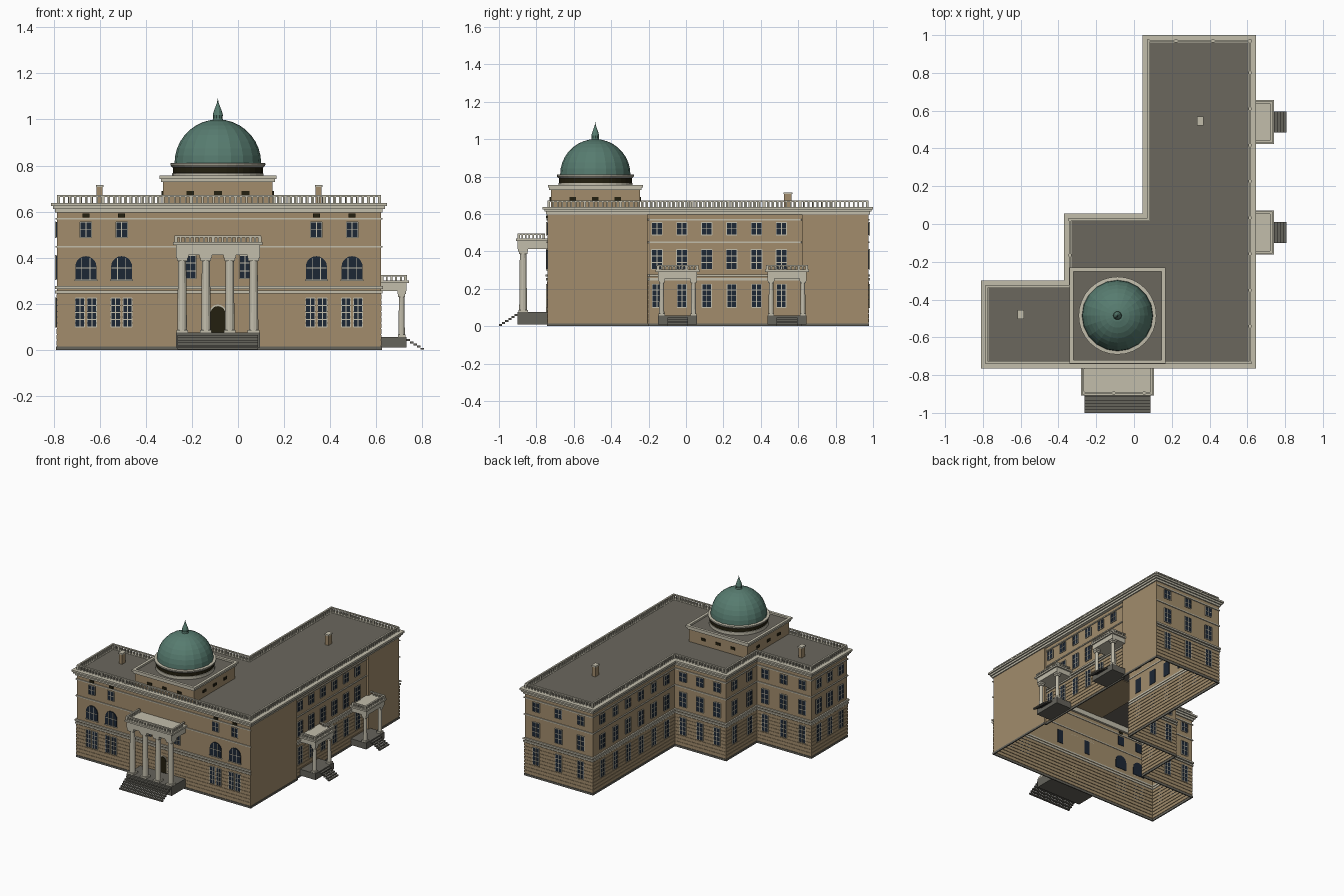
import bpy, bmesh, math
from mathutils import Vector, Matrix

cube = bpy.data.objects.get("Cube")
if cube:
    bpy.data.objects.remove(cube)

COLOURS = {
    "tan_stone": (0.36, 0.265, 0.15), "cream_trim": (0.54, 0.51, 0.41),
    "roof_grey": (0.145, 0.135, 0.11), "step_grey": (0.13, 0.125, 0.105),
    "copper_green": (0.095, 0.2, 0.16), "window_glass": (0.012, 0.02, 0.035),
    "dark_bronze": (0.017, 0.014, 0.005),
}
MATS = []
for mat_name, rgb in COLOURS.items():
    m = bpy.data.materials.new(mat_name)
    m.use_nodes = True
    m.diffuse_color = (*rgb, 1)
    m.node_tree.nodes["Principled BSDF"].inputs["Base Color"].default_value = (*rgb, 1)
    MATS.append(m)
TAN, CREAM, ROOF, STEP, GREEN, GLASS, DARK = range(len(MATS))


def finish(bm, name, recalc=True):
    if recalc:
        bmesh.ops.recalc_face_normals(bm, faces=bm.faces)
    mesh = bpy.data.meshes.new(name)
    bm.to_mesh(mesh)
    bm.free()
    for m in MATS:
        mesh.materials.append(m)
    bpy.context.collection.objects.link(bpy.data.objects.new(name, mesh))


def face(bm, verts, mat):
    bm.faces.new(verts).material_index = mat


def loft(bm, lower, upper, mat):
    """Closed solid between two matching loops of points."""
    a, b = [[bm.verts.new(p) for p in loop] for loop in (lower, upper)]
    n = len(a)
    face(bm, a[::-1], mat)
    face(bm, b, mat)
    for i in range(n):
        j = (i + 1) % n
        face(bm, (a[i], a[j], b[j], b[i]), mat)


def box(bm, x0, x1, y0, y1, z0, z1, mat):
    plan = ((x0, y0), (x1, y0), (x1, y1), (x0, y1))
    loft(bm, [(x, y, z0) for x, y in plan], [(x, y, z1) for x, y in plan], mat)


# A wall is (fixed axis, position, outward sign); s runs along it, d goes outward
def on_wall(wall, s, d, z):
    axis, pos, sign = wall
    return Vector((s, pos + sign * d, z) if axis == "y" else (pos + sign * d, s, z))


def plate(bm, wall, shape, d0, d1, mat):
    loft(bm, [on_wall(wall, s, d0, z) for s, z in shape],
         [on_wall(wall, s, d1, z) for s, z in shape], mat)


def wall_box(bm, wall, s0, s1, d0, d1, z0, z1, mat):
    plate(bm, wall, ((s0, z0), (s1, z0), (s1, z1), (s0, z1)), d0, d1, mat)


def offset(pts, d):
    out = []
    for i, p in enumerate(pts):
        e0 = (Vector(p) - Vector(pts[i - 1])).normalized()
        e1 = (Vector(pts[(i + 1) % len(pts)]) - Vector(p)).normalized()
        out.append((p[0] + d * (e0.y + e1.y), p[1] - d * (e0.x + e1.x)))
    return out


def band(bm, pts, z0, z1, out, mat, inner=-0.004, skip=()):
    """Trim course following an outline."""
    a, b = offset(pts, inner), offset(pts, out)
    for i in range(len(pts)):
        if i not in skip:
            j = (i + 1) % len(pts)
            quad = (a[i], a[j], b[j], b[i])
            loft(bm, [(*p, z0) for p in quad], [(*p, z1) for p in quad], mat)


def balustrade(bm, pts, z0, z1, gap=0.024):
    for (x0, y0), (x1, y1) in zip(pts, pts[1:]):
        r = 0.006
        lx, hx, ly, hy = min(x0, x1), max(x0, x1), min(y0, y1), max(y0, y1)
        box(bm, lx - r, hx + r, ly - r, hy + r, z1 - 0.008, z1, CREAM)
        n = max(1, round((hx - lx + hy - ly) / gap))
        for i in range(n):
            x, y = x0 + (x1 - x0) * i / n, y0 + (y1 - y0) * i / n
            w = 0.007 if i % 8 == 0 else 0.004
            box(bm, x - w, x + w, y - w, y + w, z0, z1 - 0.004, CREAM)


def arch(s, w, z0, spring, top, n=10):
    return [(s - w / 2, z0), (s + w / 2, z0)] + [
        (s + w / 2 * math.cos(math.pi * i / n), spring + (top - spring) * math.sin(math.pi * i / n))
        for i in range(n + 1)]


def window(bm, wall, s, w, z0, z1, cols=2, rows=2):
    wall_box(bm, wall, s - w / 2, s + w / 2, -0.003, 0.006, z0, z1, GLASS)
    t = 0.002
    for i in range(cols + 1):
        x = s - w / 2 + w * i / cols
        wall_box(bm, wall, x - t, x + t, 0.004, 0.008, z0, z1, CREAM)
    for i in range(rows + 1):
        z = z0 + (z1 - z0) * i / rows
        wall_box(bm, wall, s - w / 2, s + w / 2, 0.004, 0.008, z - t, z + t, CREAM)


# Main building shell, open underneath, with a recessed bay on one side
PLAN = [(-0.785, -0.74), (0.62, -0.74), (0.62, 0.975), (0.07, 0.975),
        (0.07, 0.03), (-0.345, 0.03), (-0.345, -0.325), (-0.785, -0.325)]
BAY = [(0.62, -0.205), (0.605, -0.205), (0.605, 0.62), (0.62, 0.62)]
FULL = PLAN[:2] + BAY + PLAN[2:]
PLAIN = (1, 2, 4, 5)
bm = bmesh.new()
low = [bm.verts.new((*p, 0)) for p in FULL]
high = [bm.verts.new((*p, 0.635)) for p in FULL]
for i in range(len(FULL)):
    j = (i + 1) % len(FULL)
    face(bm, (low[i], low[j], high[j], high[i]), TAN)
finish(bm, "walls", recalc=False)
bm = bmesh.new()
face(bm, [bm.verts.new((*p, 0.636)) for p in PLAN], ROOF)
finish(bm, "roof", recalc=False)

# String courses, rusticated ground floor, plinth and cornice
bm = bmesh.new()
for z0, z1, out in ((0.245, 0.257, 0.008), (0.265, 0.277, 0.01), (0.444, 0.452, 0.006), (0.565, 0.573, 0.006)):
    band(bm, FULL, z0, z1, out, CREAM, skip=PLAIN)
finish(bm, "string_courses")
bm = bmesh.new()
for i in range(9):
    band(bm, FULL, 0.02 + i * 0.025, 0.04 + i * 0.025, 0.003, TAN, skip=PLAIN)
finish(bm, "rusticated_courses")
bm = bmesh.new()
band(bm, FULL, 0, 0.014, 0.004, STEP)
finish(bm, "plinth")
bm = bmesh.new()
for z0, z1, out in ((0.597, 0.612, 0.008), (0.612, 0.625, 0.017), (0.625, 0.638, 0.026)):
    band(bm, PLAN, z0, z1, out, CREAM, inner=-0.015)
finish(bm, "cornice")
bm = bmesh.new()
rail = offset(PLAN, -0.006)
balustrade(bm, rail + rail[:1], 0.636, 0.672)
finish(bm, "roof_balustrade")

# Front windows and door
FRONT = ("y", -0.74, -1)
bm = bmesh.new()
for s in (-0.66, -0.505, 0.34, 0.495):
    for side in (-1, 1):
        window(bm, FRONT, s + side * 0.026, 0.04, 0.1, 0.225, 2, 4)
    plate(bm, FRONT, arch(s, 0.092, 0.305, 0.36, 0.407), -0.003, 0.006, GLASS)
    for k in (-0.018, 0.018):
        wall_box(bm, FRONT, s + k - 0.002, s + k + 0.002, 0.004, 0.008, 0.305, 0.4, CREAM)
    wall_box(bm, FRONT, s - 0.046, s + 0.046, 0.004, 0.008, 0.353, 0.357, CREAM)
    wall_box(bm, FRONT, s - 0.05, s + 0.05, 0.0, 0.009, 0.299, 0.305, CREAM)
    window(bm, FRONT, s, 0.05, 0.488, 0.555)
    wall_box(bm, FRONT, s - 0.015, s + 0.015, -0.003, 0.008, 0.575, 0.593, DARK)
for s in (-0.205, 0.03):
    window(bm, FRONT, s, 0.045, 0.31, 0.41, 2, 3)
finish(bm, "front_windows")
bm = bmesh.new()
plate(bm, FRONT, arch(-0.0875, 0.078, 0.075, 0.155, 0.197), 0, 0.006, CREAM)
plate(bm, FRONT, arch(-0.0875, 0.066, 0.075, 0.155, 0.19), -0.003, 0.009, DARK)
finish(bm, "front_door")

# Three-storey windows on the other walls
ROWS = [("bay", ("x", 0.605, 1), -0.155, 0.51, 6), ("back", ("y", 0.975, 1), 0.165, 0.525, 3),
        ("rear_wing", ("x", 0.07, -1), 0.13, 0.87, 6), ("inner_back", ("y", 0.03, 1), -0.275, 0.0, 3),
        ("inner_side", ("x", -0.345, -1), -0.235, -0.06, 2), ("side_wing_back", ("y", -0.325, 1), -0.715, -0.415, 3),
        ("side_wing_end", ("x", -0.785, -1), -0.66, -0.405, 3)]
for name, wall, s0, s1, n in ROWS:
    bm = bmesh.new()
    for i in range(n):
        s = s0 + (s1 - s0) * i / (n - 1)
        window(bm, wall, s, 0.055, 0.488, 0.555)
        window(bm, wall, s, 0.058, 0.305, 0.41, 2, 3)
        window(bm, wall, s, 0.05, 0.1, 0.225, 2, 4)
    finish(bm, name + "_windows")


# Columned porches with stairs
def porch(name, wall, c, half, depth, base, beam, top, rail_top, columns, r, stair_half, run, steps):
    bm = bmesh.new()
    wall_box(bm, wall, c - half, c + half, 0, depth, 0.01, base, STEP)
    rise = base / (steps + 1)
    for i in range(steps):
        z, d = base - rise * (i + 1), depth + run * i / steps
        wall_box(bm, wall, c - stair_half, c + stair_half, d, d + run / steps, z - rise * 0.9, z, STEP)
    finish(bm, name + "_steps")
    bm = bmesh.new()
    d = depth - r - 0.008
    for i in range(columns):
        s = c + (half - r - 0.006) * (2 * i / (columns - 1) - 1)
        bmesh.ops.create_cone(bm, cap_ends=True, segments=12, radius1=r, radius2=r * 0.82,
                              depth=beam - base, matrix=Matrix.Translation(on_wall(wall, s, d, (base + beam) / 2)))
        for k, z0, z1 in ((1.2, base, base + 0.012), (1.1, beam - 0.025, beam - 0.012), (1.3, beam - 0.012, beam)):
            wall_box(bm, wall, s - r * k, s + r * k, d - r * k, d + r * k, z0, z1, CREAM)
    for f in bm.faces:
        f.material_index = CREAM
    finish(bm, name + "_columns")
    bm = bmesh.new()
    wall_box(bm, wall, c - half, c + half, 0, depth, beam, top - 0.012, CREAM)
    wall_box(bm, wall, c - half - 0.012, c + half + 0.012, 0, depth + 0.009, top - 0.012, top, CREAM)
    path = [on_wall(wall, s, q, 0).to_2d() for s, q in
            ((c - half, 0.02), (c - half, depth - 0.005), (c + half, depth - 0.005), (c + half, 0.02))]
    balustrade(bm, path, top, rail_top, 0.02)
    finish(bm, name + "_entablature")


porch("front_portico", FRONT, -0.0875, 0.182, 0.16, 0.075, 0.412, 0.468, 0.496, 4, 0.021, 0.175, 0.1, 6)
for name, c in (("near_side_porch", -0.045), ("far_side_porch", 0.54)):
    porch(name, ("x", 0.605, 1), c, 0.105, 0.127, 0.056, 0.255, 0.302, 0.326, 2, 0.014, 0.055, 0.075, 5)

# Square dome base with vents
CX, CY, H = -0.0875, -0.485, 0.238
SQUARE = [(CX - H, CY - H), (CX + H, CY - H), (CX + H, CY + H), (CX - H, CY + H)]
bm = bmesh.new()
box(bm, CX - H, CX + H, CY - H, CY + H, 0.63, 0.738, TAN)
box(bm, CX - H, CX + H, CY - H, CY + H, 0.738, 0.744, ROOF)
band(bm, SQUARE, 0.728, 0.742, 0.009, CREAM)
band(bm, SQUARE, 0.742, 0.756, 0.016, CREAM)
for sign in (-1, 1):
    for axis, mid, c in (("y", CY, CX), ("x", CX, CY)):
        for k in (-0.12, 0, 0.12):
            wall_box(bm, (axis, mid + sign * H, sign), c + k - 0.017, c + k + 0.017, -0.002, 0.006, 0.672, 0.69, DARK)
finish(bm, "dome_base")


def lathe(name, profile, segments):
    """Profile entries are radius, height and the material of the strip above."""
    bm = bmesh.new()
    rings = [[bm.verts.new((CX + r * math.cos(2 * math.pi * i / segments),
                            CY + r * math.sin(2 * math.pi * i / segments), z))
              for i in range(segments)] for r, z, _ in profile]
    for k, (a, b) in enumerate(zip(rings, rings[1:])):
        for i in range(segments):
            j = (i + 1) % segments
            face(bm, (a[i], a[j], b[j], b[i]), profile[k][2])
    bmesh.ops.remove_doubles(bm, verts=bm.verts, dist=0.0001)
    finish(bm, name)


# Drum, dome and finial
lathe("drum", [(0.198, 0.74, CREAM), (0.198, 0.766, CREAM), (0.195, 0.767, DARK), (0.195, 0.792, CREAM),
               (0.199, 0.793, CREAM), (0.206, 0.802, CREAM), (0.206, 0.81, CREAM), (0.18, 0.812, CREAM)], 32)
R, RINGS = 0.188, 9
lathe("dome", [(R * math.cos(math.pi / 2 * i / RINGS), 0.81 + 0.19 * math.sin(math.pi / 2 * i / RINGS), GREEN)
               for i in range(RINGS + 1)], 20)
lathe("finial", [(0.026, 0.992, GREEN), (0.02, 1.004, GREEN), (0.022, 1.02, GREEN), (0.016, 1.04, GREEN),
                 (0.009, 1.058, GREEN), (0.004, 1.072, GREEN), (0.0, 1.092, GREEN)], 10)

# Chimneys
for name, x, y in (("side_wing_chimney", -0.6, -0.48), ("rear_wing_chimney", 0.35, 0.545)):
    bm = bmesh.new()
    box(bm, x - 0.013, x + 0.013, y - 0.02, y + 0.02, 0.63, 0.706, TAN)
    box(bm, x - 0.017, x + 0.017, y - 0.024, y + 0.024, 0.706, 0.716, CREAM)
    finish(bm, name)
